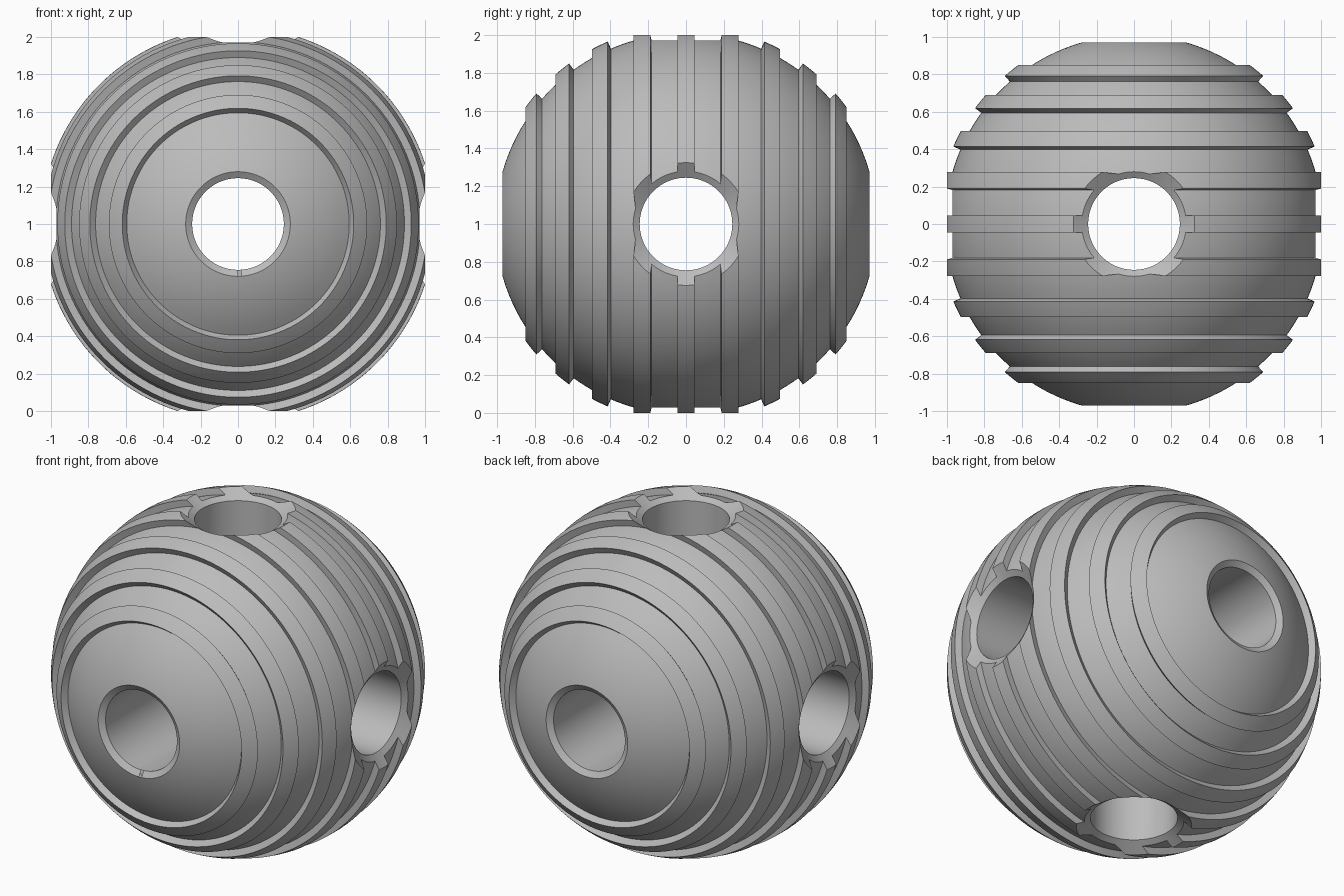
import bpy, bmesh
from math import pi, sin, cos, radians

# Remove the default object
if "Cube" in bpy.data.objects:
    bpy.data.objects.remove(bpy.data.objects["Cube"], do_unlink=True)

BALL, RIB = 1.01, 1.051          # radii of the ball and of the raised ribs
SPACING, HALF = 180 / 14, 2.5    # rib spacing and half width in degrees


def lathe(name, profile, steps, axis="Z"):
    """Spin (radius, height) points, which start and end on the axis."""
    place = {"X": lambda a, b, h: (h, a, b),
             "Y": lambda a, b, h: (b, h, a),
             "Z": lambda a, b, h: (a, b, h)}[axis]
    bm = bmesh.new()
    rings = []
    for r, h in profile:
        count = steps if r > 1e-6 else 1
        rings.append([bm.verts.new(place(r * cos(2 * pi * i / steps),
                                         r * sin(2 * pi * i / steps), h))
                      for i in range(count)])
    for low, high in zip(rings, rings[1:]):
        for i in range(steps):
            j = (i + 1) % steps
            quad = [low[i % len(low)], low[j % len(low)],
                    high[j % len(high)], high[i % len(high)]]
            bm.faces.new(list(dict.fromkeys(quad)))
    bmesh.ops.recalc_face_normals(bm, faces=bm.faces)
    mesh = bpy.data.meshes.new(name)
    bm.to_mesh(mesh)
    bm.free()
    obj = bpy.data.objects.new(name, mesh)
    bpy.context.collection.objects.link(obj)
    return obj


# Ball outline from pole to pole, with radial steps at each rib
path = [(-90, BALL)]


def arc(start, end, radius, pieces):
    for i in range(pieces + 1):
        path.append((start + (end - start) * i / pieces, radius))


lat = -88
for k in range(-4, 5):
    centre = k * SPACING
    arc(lat, centre - HALF, BALL, 12 if k == -4 else 4)
    arc(centre - HALF, centre + HALF, RIB, 3)
    lat = centre + HALF
arc(lat, 88, BALL, 12)
path.append((90, BALL))
outline = [(0 if abs(a) == 90 else r * cos(radians(a)), r * sin(radians(a)))
           for a, r in path]
ball = lathe("ribbed_ball", outline, 160, "Y")

# Countersunk bores along all three axes
half_bore = [(0.245, 0.948), (0.604, 1.18), (0, 1.18)]
bore = [(r, -h) for r, h in reversed(half_bore)] + half_bore
cutters = []
for axis in "XYZ":
    cutter = lathe("bore_cutter_" + axis.lower(), bore, 96, axis)
    cutter.hide_render = True
    cutters.append(cutter)
    mod = ball.modifiers.new("bore", "BOOLEAN")
    mod.operation, mod.solver, mod.object = "DIFFERENCE", "EXACT", cutter

# Bake the cuts and drop the cutters
graph = bpy.context.evaluated_depsgraph_get()
baked = bpy.data.meshes.new_from_object(ball.evaluated_get(graph))
ball.modifiers.clear()
ball.data = baked
for cutter in cutters:
    bpy.data.objects.remove(cutter, do_unlink=True)

# Single grey material
grey = bpy.data.materials.new("plain_grey")
grey.use_nodes = True
colour = (0.5, 0.5, 0.5, 1)
grey.diffuse_color = colour
grey.node_tree.nodes["Principled BSDF"].inputs["Base Color"].default_value = colour
ball.data.materials.clear()
ball.data.materials.append(grey)

# Smooth curves with crisp rib and bore edges
ball.location.z = 1
bpy.ops.object.select_all(action="DESELECT")
ball.select_set(True)
bpy.context.view_layer.objects.active = ball
bpy.ops.object.shade_smooth_by_angle(angle=radians(25))
